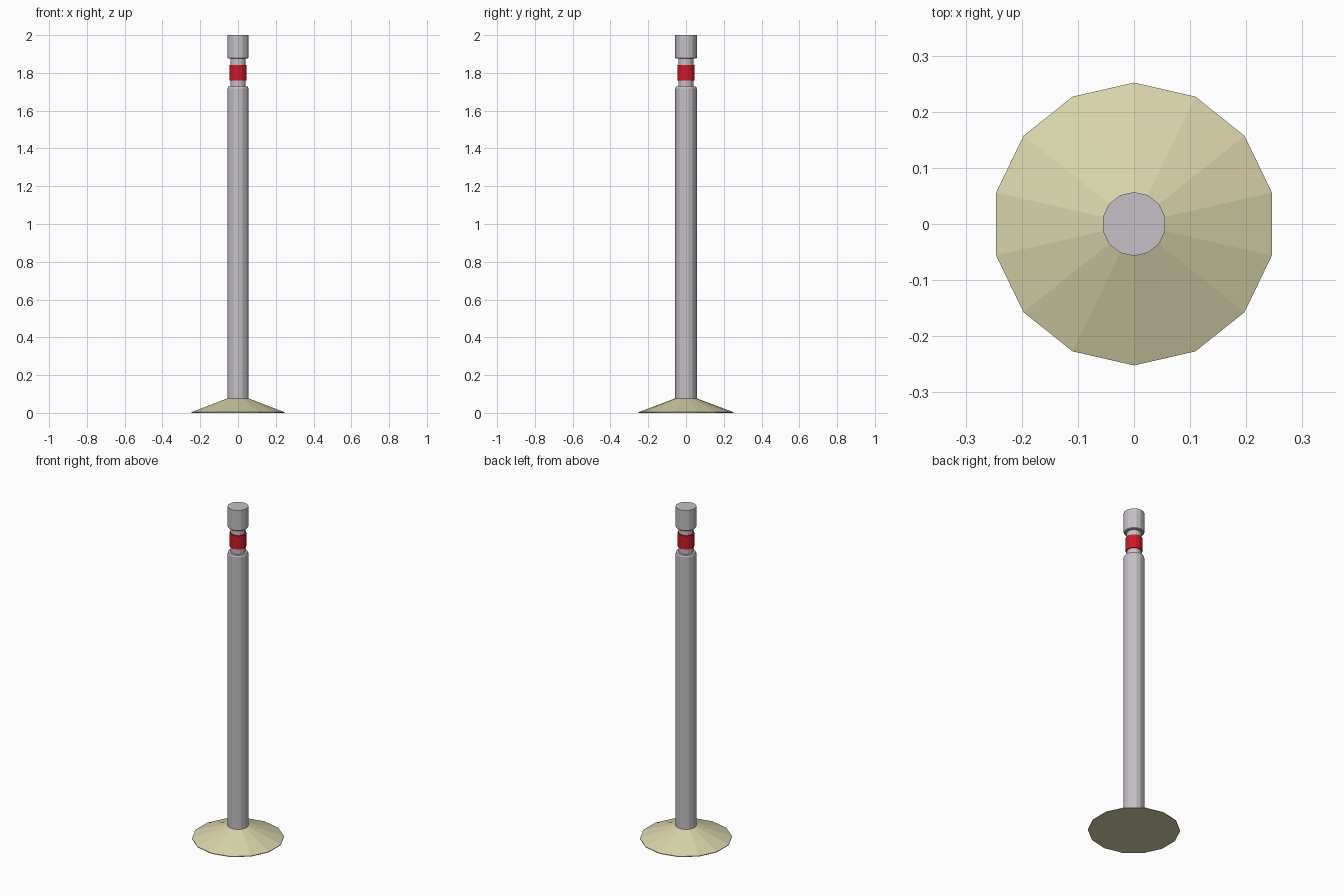
import bpy, bmesh, math

if "Cube" in bpy.data.objects:
    bpy.data.objects.remove(bpy.data.objects["Cube"])

SIDES = 14


def lathe(name, profile, color=None, closed=False):
    """Revolve (radius, z) points, listed bottom to top, into a faceted solid."""
    bm = bmesh.new()
    rings = []
    for r, z in profile:
        rings.append([bm.verts.new((r * math.cos(a), r * math.sin(a), z))
                      for a in (math.pi / 2 + 2 * math.pi * i / SIDES for i in range(SIDES))])
    pairs = list(zip(rings, rings[1:]))
    if closed:
        pairs.append((rings[-1], rings[0]))
    else:
        bm.faces.new(rings[0][::-1])
        bm.faces.new(rings[-1])
    for lo, hi in pairs:
        for i in range(SIDES):
            j = (i + 1) % SIDES
            bm.faces.new((lo[i], lo[j], hi[j], hi[i]))
    bmesh.ops.recalc_face_normals(bm, faces=bm.faces)
    mesh = bpy.data.meshes.new(name)
    bm.to_mesh(mesh)
    bm.free()
    obj = bpy.data.objects.new(name, mesh)
    bpy.context.collection.objects.link(obj)
    if color:
        mat = bpy.data.materials.new(name + "_colour")
        mat.diffuse_color = (*color, 1)
        mat.use_nodes = True
        mat.node_tree.nodes["Principled BSDF"].inputs["Base Color"].default_value = mat.diffuse_color
        mesh.materials.append(mat)
    return obj


# Flared foot
lathe("base", [(0.252, 0.0), (0.252, 0.004), (0.057, 0.077)], (0.69, 0.66, 0.41))

# Post, narrow neck and cap turned as one profile
lathe("post", [(0.057, 0.07), (0.057, 1.718), (0.053, 1.727), (0.040, 1.727),
               (0.040, 1.875), (0.053, 1.875), (0.057, 1.879), (0.057, 2.0)],
      (0.56, 0.53, 0.57))

# Red ring around the neck
lathe("red_band", [(0.039, 1.76), (0.046, 1.76), (0.046, 1.842), (0.039, 1.842)],
      (0.62, 0.01, 0.02), closed=True)
